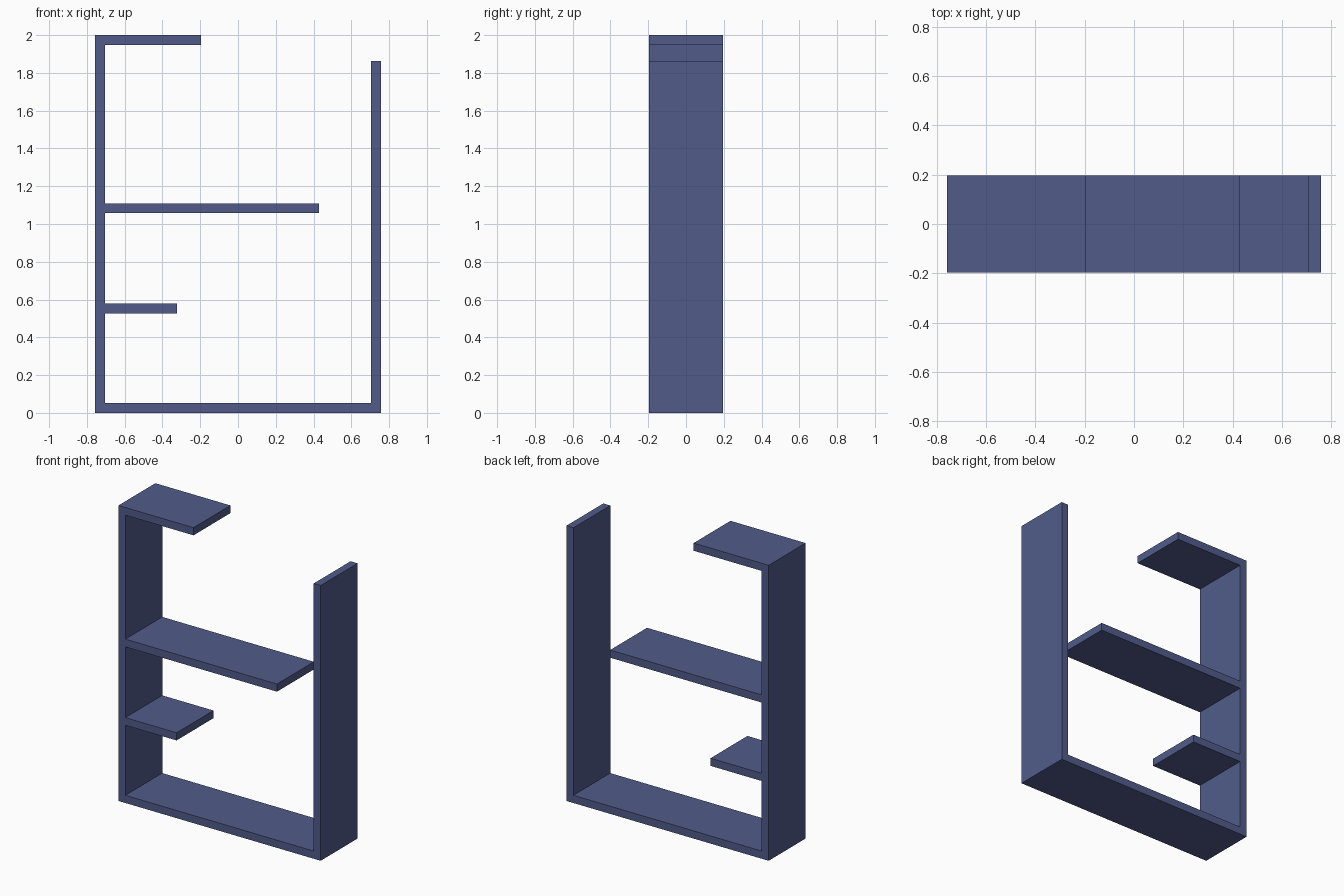
import bpy
import bmesh

cube = bpy.data.objects.get("Cube")
if cube:
    bpy.data.objects.remove(cube, do_unlink=True)

# Single painted finish
blue = bpy.data.materials.new("slate_blue")
blue.use_nodes = True
colour = (0.082, 0.105, 0.255, 1)
blue.diffuse_color = colour
blue.node_tree.nodes["Principled BSDF"].inputs["Base Color"].default_value = colour

DEPTH = 0.394
THICK = 0.052
HALF_W = 0.757
INNER = HALF_W - THICK


def board(name, x0, x1, z0, z1):
    """Flat board spanning the full depth of the unit."""
    bm = bmesh.new()
    bmesh.ops.create_cube(bm, size=1)
    for v in bm.verts:
        v.co.x = x1 if v.co.x > 0 else x0
        v.co.y *= DEPTH
        v.co.z = z1 if v.co.z > 0 else z0
    mesh = bpy.data.meshes.new(name)
    bm.to_mesh(mesh)
    bm.free()
    mesh.materials.append(blue)
    obj = bpy.data.objects.new(name, mesh)
    bpy.context.collection.objects.link(obj)


# Outer frame: tall right side, shorter left side, base between them
board("right_side_panel", -HALF_W, -INNER, 0, 2)
board("left_side_panel", INNER, HALF_W, 0, 1.863)
board("base_board", -INNER, INNER, 0, THICK)

# Shelves cantilevered from the right side panel
for name, end, top in (
    ("top_shelf", -0.195, 2),
    ("middle_shelf", 0.43, 1.109),
    ("lower_shelf", -0.322, 0.578),
):
    board(name, -INNER, end, top - THICK, top)
